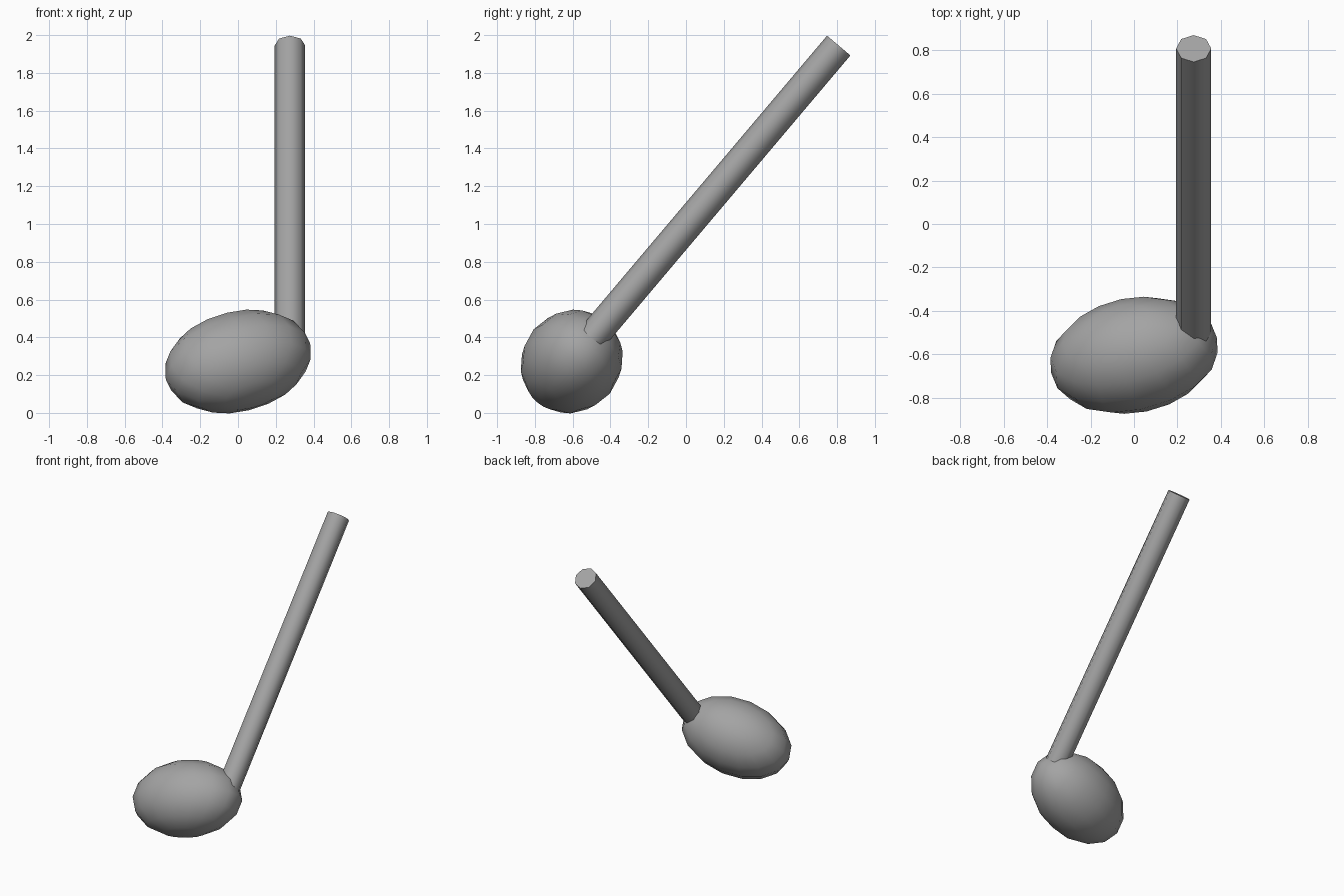
import bpy
from math import radians
from mathutils import Matrix, Vector

if "Cube" in bpy.data.objects:
    bpy.data.objects.remove(bpy.data.objects["Cube"])

# Frame of the leaning note: origin at the head centre, z along the stem
lean = Matrix.Translation((0, -0.605, 0.272)) @ Matrix.Rotation(radians(-40.2), 4, 'X')

# Mid grey shared by both parts
grey = bpy.data.materials.new("mid_grey")
grey.diffuse_color = (0.37, 0.37, 0.37, 1)
grey.use_nodes = True
grey.node_tree.nodes["Principled BSDF"].inputs["Base Color"].default_value = grey.diffuse_color


def finish(name, matrix):
    obj = bpy.context.object
    obj.name = name
    obj.matrix_world = matrix
    obj.data.materials.append(grey)
    bpy.ops.object.transform_apply(location=True, rotation=True, scale=True)
    bpy.ops.object.shade_smooth_by_angle(angle=radians(50))
    return obj


# Egg-shaped note head, tilted within the plane of the note
bpy.ops.mesh.primitive_uv_sphere_add(segments=16, ring_count=8, radius=1)
finish("note_head", lean @ Matrix.Rotation(radians(-18), 4, 'Y')
       @ Matrix.Diagonal((0.402, 0.264, 0.268, 1)))

# Eight-sided stem, its lower end sunk into the head
bottom, top = 0.08, 2.19
bpy.ops.mesh.primitive_cylinder_add(vertices=8, radius=0.081, depth=top - bottom)
finish("note_stem", lean @ Matrix.Translation(Vector((0.275, 0, (bottom + top) / 2))))
